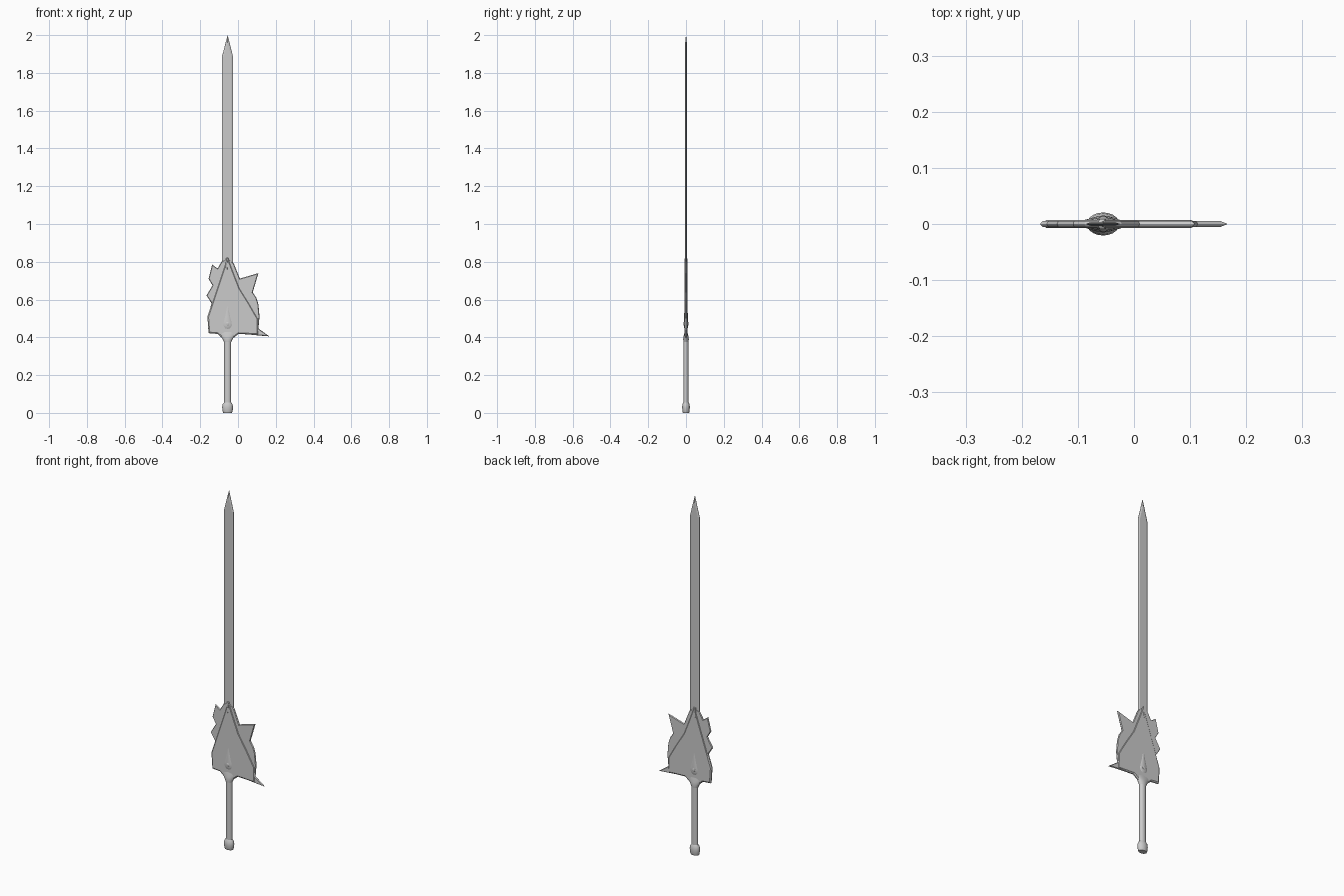
import bpy, bmesh, math

if "Cube" in bpy.data.objects:
    bpy.data.objects.remove(bpy.data.objects["Cube"])

CX = -0.055  # x of the sword axis


def finish(bm, name, smooth=None):
    me = bpy.data.meshes.new(name)
    bm.to_mesh(me)
    bm.free()
    ob = bpy.data.objects.new(name, me)
    bpy.context.collection.objects.link(ob)
    if smooth:
        bpy.ops.object.select_all(action='DESELECT')
        ob.select_set(True)
        bpy.context.view_layer.objects.active = ob
        bpy.ops.object.shade_smooth_by_angle(angle=math.radians(smooth))
    return ob


def plate(name, outline, half, bevel, rim=0.001):
    """Flat plate in the xz plane with chamfered edges, mirrored front to back."""
    bm = bmesh.new()
    face = bm.faces.new([bm.verts.new((x, 0, z)) for x, z in outline])
    face.normal_update()
    if face.normal.y > 0:
        face.normal_flip()
    for width, depth in ((0.0003, rim), (bevel, half - rim)):
        bmesh.ops.inset_region(bm, faces=[face], thickness=width, depth=depth,
                               use_boundary=True, use_even_offset=True)
    # keep the chamfer at an exact height
    for v in face.verts:
        v.co.y = -half
    ob = finish(bm, name)
    m = ob.modifiers.new("Mirror", 'MIRROR')
    m.use_axis = (False, True, False)
    return ob


def loft(name, rings, sides=20):
    """Stack of elliptical rings (z, x radius, y radius) on the sword axis."""
    bm = bmesh.new()
    loops = []
    for z, rx, ry in rings:
        loops.append([bm.verts.new((CX + rx * math.cos(a), ry * math.sin(a), z))
                      for a in (2 * math.pi * i / sides for i in range(sides))])
    for lo, hi in zip(loops, loops[1:]):
        for i in range(sides):
            j = (i + 1) % sides
            bm.faces.new((lo[i], lo[j], hi[j], hi[i]))
    bm.faces.new(loops[0][::-1])
    bm.faces.new(loops[-1])
    return finish(bm, name, 35)


# Blade
plate("blade", [(-0.085, 0.6), (-0.026, 0.6), (-0.026, 1.885), (CX, 2.0),
                (-0.085, 1.885)], 0.004, 0.009, 0.0005)

# Jagged outer guard
plate("guard_outer", [
    (-0.088, 0.80), (-0.108, 0.765), (-0.137, 0.785), (-0.156, 0.71),
    (-0.135, 0.675), (-0.167, 0.622), (-0.14, 0.58), (-0.161, 0.505),
    (-0.156, 0.425), (-0.108, 0.42), (-0.077, 0.39), (-0.033, 0.39),
    (0.003, 0.42), (0.12, 0.409), (0.166, 0.405), (0.108, 0.447),
    (0.114, 0.51), (0.108, 0.575), (0.097, 0.61), (0.078, 0.638),
    (0.108, 0.74), (0.010, 0.711), (-0.022, 0.79), (CX, 0.82)],
    0.005, 0.003)

# Raised triangular core of the guard
plate("guard_core", [
    (CX, 0.83), (-0.085, 0.74), (-0.132, 0.60), (-0.162, 0.51),
    (-0.156, 0.422), (-0.108, 0.418), (-0.077, 0.39), (-0.033, 0.39),
    (0.003, 0.418), (0.108, 0.413), (0.106, 0.50), (0.06, 0.58),
    (0.01, 0.66), (-0.025, 0.75)], 0.0075, 0.006, 0.003)

# Small wedge locking the blade into the guard
plate("blade_lock", [(-0.064, 0.82), (-0.068, 0.77), (CX, 0.75),
                     (-0.05, 0.82)], 0.0085, 0.003, 0.004)

# Teardrop boss and its gem
loft("teardrop_boss", [(0.44, 0.012, 0.005), (0.448, 0.023, 0.009), (0.462, 0.03, 0.0115),
                       (0.48, 0.028, 0.0115), (0.51, 0.02, 0.010), (0.55, 0.011, 0.0085),
                       (0.59, 0.003, 0.006)])
for side, label in ((-1, "front"), (1, "back")):
    bpy.ops.mesh.primitive_uv_sphere_add(segments=12, ring_count=8, radius=0.01,
                                         location=(CX, side * 0.0105, 0.472))
    gem = bpy.context.object
    gem.name = "gem_" + label
    gem.scale = (0.9, 0.3, 1.0)

# Collar, grip and pommel
loft("collar", [(0.375, 0.019, 0.0135), (0.39, 0.026, 0.015), (0.405, 0.036, 0.013),
                (0.422, 0.05, 0.009), (0.432, 0.05, 0.007)])
loft("grip", [(0.04, 0.0185, 0.0135), (0.2, 0.0185, 0.0135), (0.385, 0.0185, 0.0135)])
loft("pommel", [(0.0, 0.023, 0.016), (0.007, 0.026, 0.0185), (0.03, 0.029, 0.0205),
                (0.046, 0.026, 0.0185), (0.056, 0.0185, 0.0135)])
